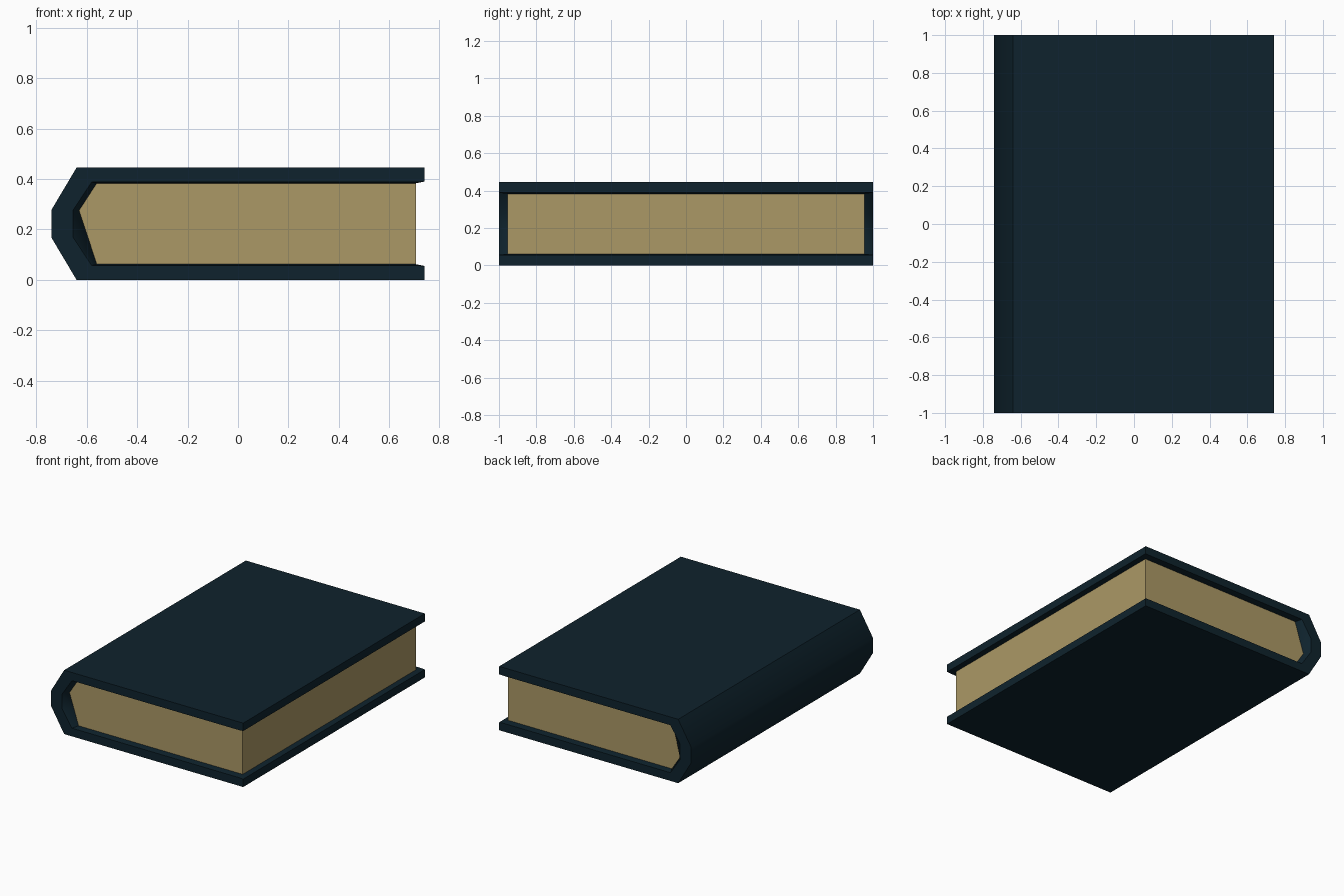
import bpy, bmesh, math

if "Cube" in bpy.data.objects:
    bpy.data.objects.remove(bpy.data.objects["Cube"], do_unlink=True)


def material(name, rgb):
    mat = bpy.data.materials.new(name)
    mat.use_nodes = True
    mat.diffuse_color = (*rgb, 1)
    mat.node_tree.nodes["Principled BSDF"].inputs["Base Color"].default_value = (*rgb, 1)
    return mat


def loft(name, sections, mat):
    """Skin a closed solid through (y, [(x, z), ...]) sections."""
    bm = bmesh.new()
    rings = [[bm.verts.new((x, y, z)) for x, z in outline] for y, outline in sections]
    for a, b in zip(rings, rings[1:]):
        for i in range(len(a)):
            j = (i + 1) % len(a)
            bm.faces.new((a[i], a[j], b[j], b[i]))
    bm.faces.new(rings[0])
    bm.faces.new(rings[-1])
    bmesh.ops.recalc_face_normals(bm, faces=bm.faces)
    mesh = bpy.data.meshes.new(name)
    bm.to_mesh(mesh)
    bm.free()
    mesh.materials.append(mat)
    obj = bpy.data.objects.new(name, mesh)
    bpy.context.collection.objects.link(obj)
    bpy.ops.object.select_all(action="DESELECT")
    obj.select_set(True)
    bpy.context.view_layer.objects.active = obj
    bpy.ops.object.shade_smooth_by_angle(angle=math.radians(40))
    return obj


HEIGHT = 0.445
END, PAGE_END = 1.0, 0.955


def flip(points):
    """Mirror an outline top to bottom, keeping its running order."""
    return [(x, HEIGHT - z) for x, z in reversed(points)]


# Outlines run from the lower fore edge round the spine to the upper fore edge
outer_half = [(0.74, 0), (-0.64, 0), (-0.74, 0.168)]
outer = outer_half + flip(outer_half)
rim_half = [(0.74, 0.055), (0.705, 0.057), (-0.58, 0.057), (-0.655, 0.17)]
rim = rim_half + flip(rim_half)

# The page block's spine ridge is high at the front end and low at the back end
page_front = [(0.705, 0.062), (-0.56, 0.062), (-0.595, 0.17),
              (-0.63, 0.275), (-0.56, 0.383), (0.705, 0.383)]
page_back = flip(page_front)


def cover_section(inner):
    return outer + inner[::-1]


def inner_section(page):
    return [rim[0]] + page + [rim[-1]]


# Cover: a folded shell whose inside tapers down onto the pages
loft("cover", [(-END, cover_section(rim)),
               (-PAGE_END, cover_section(inner_section(page_front))),
               (PAGE_END, cover_section(inner_section(page_back))),
               (END, cover_section(rim))],
     material("dark teal cover", (0.0045, 0.0165, 0.026)))

# Page block
loft("pages", [(-PAGE_END, page_front), (PAGE_END, page_back)],
     material("aged paper", (0.41, 0.315, 0.132)))
